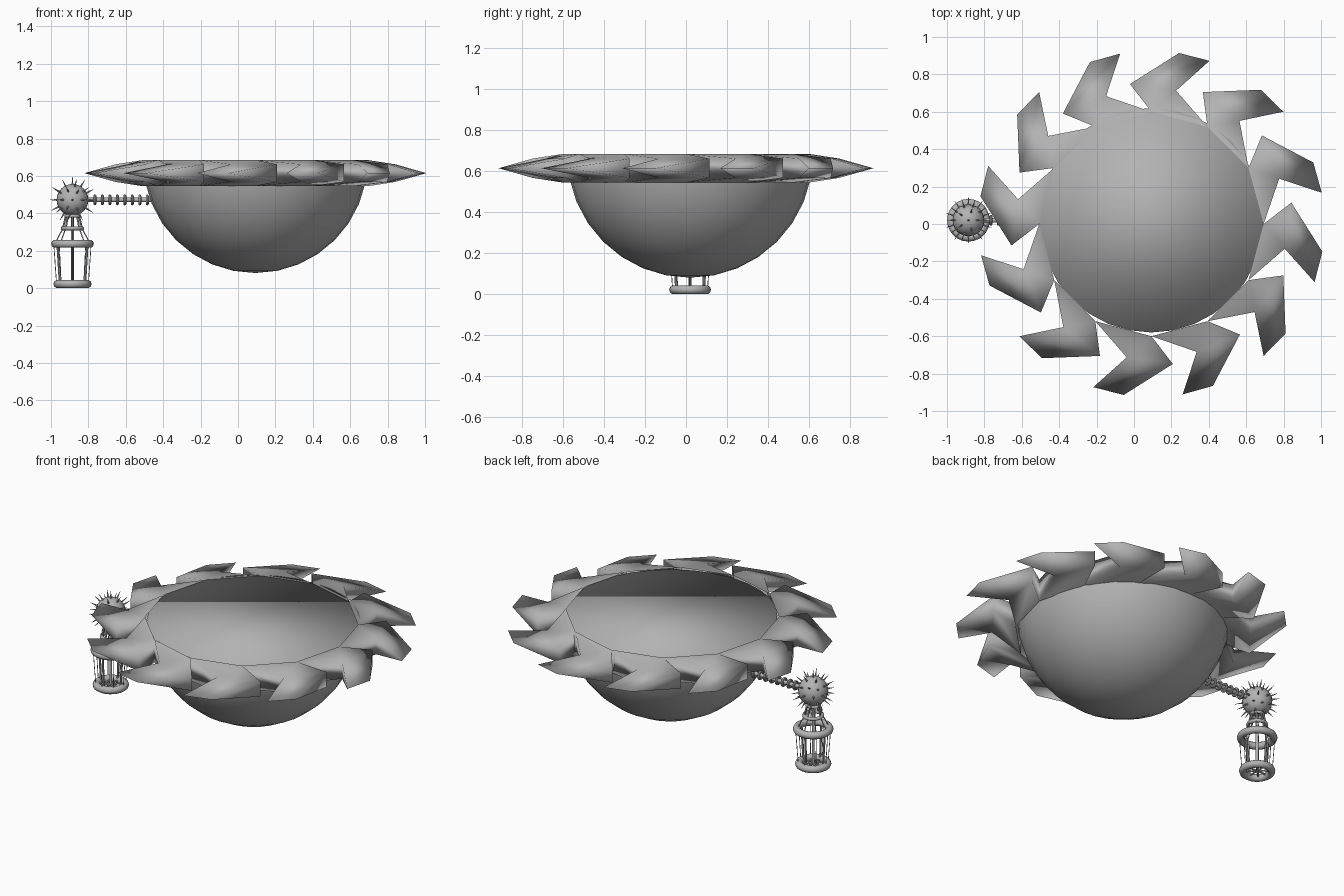
import bpy
import bmesh
from math import radians, cos, sin, pi
from mathutils import Vector, Matrix

cube = bpy.data.objects.get("Cube")
if cube:
    bpy.data.objects.remove(cube)

grey = bpy.data.materials.new("plain_grey")
grey.use_nodes = True
grey.diffuse_color = (0.45, 0.45, 0.45, 1)
grey.node_tree.nodes["Principled BSDF"].inputs["Base Color"].default_value = grey.diffuse_color

BOWL = Vector((0.093, 0.02, 0.681))
LAMP = Vector((-0.885, 0.02, 0))
BALL = LAMP + Vector((0, 0, 0.472))


def finish(name, bm, angle=40):
    """Turn a bmesh into a grey, angle-smoothed object."""
    mesh = bpy.data.meshes.new(name)
    bm.to_mesh(mesh)
    bm.free()
    mesh.materials.append(grey)
    obj = bpy.data.objects.new(name, mesh)
    bpy.context.collection.objects.link(obj)
    bpy.ops.object.select_all(action='DESELECT')
    obj.select_set(True)
    bpy.context.view_layer.objects.active = obj
    bpy.ops.object.shade_smooth_by_angle(angle=radians(angle))


def add_rod(bm, a, b, r1, r2, sides=8):
    """Tapered rod between two points."""
    a, b = Vector(a), Vector(b)
    turn = (b - a).to_track_quat('Z', 'Y').to_matrix().to_4x4()
    bmesh.ops.create_cone(bm, cap_ends=True, segments=sides, radius1=r1, radius2=r2,
                          depth=(b - a).length,
                          matrix=Matrix.Translation((a + b) / 2) @ turn)


def add_torus(bm, matrix, major, minor, around=24, sides=10):
    """Torus about the local z axis."""
    rings = []
    for i in range(around):
        t = 2 * pi * i / around
        ring = []
        for j in range(sides):
            p = 2 * pi * j / sides
            r = major + minor * cos(p)
            ring.append(bm.verts.new(matrix @ Vector((r * cos(t), r * sin(t), minor * sin(p)))))
        rings.append(ring)
    for i in range(around):
        a, b = rings[i], rings[(i + 1) % around]
        for j in range(sides):
            k = (j + 1) % sides
            bm.faces.new((a[j], b[j], b[k], a[k]))


def on_lamp(r, angle, z):
    return LAMP + Vector((r * cos(angle), r * sin(angle), z))


# Half-sphere bowl closed by a flat lid, smooth all over
bm = bmesh.new()
bmesh.ops.create_uvsphere(bm, u_segments=32, v_segments=16, radius=0.6)
bmesh.ops.delete(bm, geom=[v for v in bm.verts if v.co.z > 0.01], context='VERTS')
bmesh.ops.holes_fill(bm, edges=[e for e in bm.edges if e.is_boundary], sides=0)
bmesh.ops.recalc_face_normals(bm, faces=bm.faces)
bmesh.ops.translate(bm, verts=bm.verts, vec=BOWL)
finish("bowl", bm, 180)

# Twelve hooked blades: each section is start angle, radius, end angle, radius, half height
sections = [(0, 0.6, 30, 0.6, 0.07),
            (19.5, 0.725, 38.7, 0.757, 0.047),
            (10.4, 0.926, 20.8, 0.926, 0)]
bm = bmesh.new()
for n in range(12):
    loops = []
    for a0, r0, a1, r1, h in sections:
        corners = []
        for a, r, z in ((a0, r0, -h), (a1, r1, -h), (a1, r1, h), (a0, r0, h)):
            t = radians(a + 30 * n)
            corners.append(bm.verts.new((BOWL.x + r * cos(t), r * sin(t), 0.615 + z)))
        loops.append(corners)
    for low, high in zip(loops, loops[1:]):
        for j in range(4):
            k = (j + 1) % 4
            bm.faces.new((low[j], low[k], high[k], high[j]))
bmesh.ops.remove_doubles(bm, verts=bm.verts, dist=0.0005)
finish("blade_ring", bm, 180)

# Ribbed arm from the bowl to the spiked ball
bm = bmesh.new()
add_rod(bm, BALL, BALL + Vector((0.43, 0, 0)), 0.012, 0.012, 12)
sideways = Matrix.Rotation(pi / 2, 4, 'Y')
for i in range(8):
    spot = Matrix.Translation(BALL + Vector((0.12 + 0.04 * i, 0, 0)))
    add_torus(bm, spot @ sideways, 0.021, 0.008, 16, 8)
finish("ribbed_arm", bm)

# Ball with spikes spread evenly
bm = bmesh.new()
bmesh.ops.create_uvsphere(bm, u_segments=24, v_segments=12, radius=0.085,
                          matrix=Matrix.Translation(BALL))
finish("ball", bm)

pattern = bmesh.new()
bmesh.ops.create_icosphere(pattern, subdivisions=2, radius=1)
bm = bmesh.new()
for v in pattern.verts:
    d = v.co.normalized()
    add_rod(bm, BALL + d * 0.08, BALL + d * 0.129, 0.006, 0.0005, 6)
add_rod(bm, BALL, BALL - Vector((0.115, 0, 0)), 0.006, 0.0005, 6)
pattern.free()
finish("ball_spikes", bm)

# Lantern rings: bottom, shoulder, neck and collar
for name, z, major, minor in (("bottom_ring", 0.022, 0.08, 0.022),
                              ("shoulder_ring", 0.237, 0.092, 0.022),
                              ("neck_ring", 0.32, 0.051, 0.011),
                              ("collar_ring", 0.385, 0.035, 0.009)):
    bm = bmesh.new()
    add_torus(bm, Matrix.Translation(LAMP + Vector((0, 0, z))), major, minor)
    finish(name, bm)

# Lantern cage: stout and thin side bars, roof bars, neck bars and floor spokes
bm = bmesh.new()
for i in range(8):
    t = 2 * pi * i / 8
    if i % 2 == 0:
        add_rod(bm, on_lamp(0.067, t, 0.022), on_lamp(0.08, t, 0.237), 0.006, 0.006)
    add_rod(bm, on_lamp(0.085, t, 0.022), on_lamp(0.1, t, 0.237), 0.002, 0.002)
    add_rod(bm, on_lamp(0.09, t, 0.245), on_lamp(0.051, t, 0.32), 0.003, 0.003)
    add_rod(bm, on_lamp(0.051, t, 0.32), on_lamp(0.032, t, 0.4), 0.005, 0.005)
    add_rod(bm, on_lamp(0, t, 0.022), on_lamp(0.07, t, 0.022), 0.005, 0.005)
finish("lantern_cage", bm)

# Central post of the lantern
bm = bmesh.new()
add_rod(bm, on_lamp(0, 0, 0.015), on_lamp(0, 0, 0.4), 0.008, 0.008, 12)
finish("lantern_post", bm)
